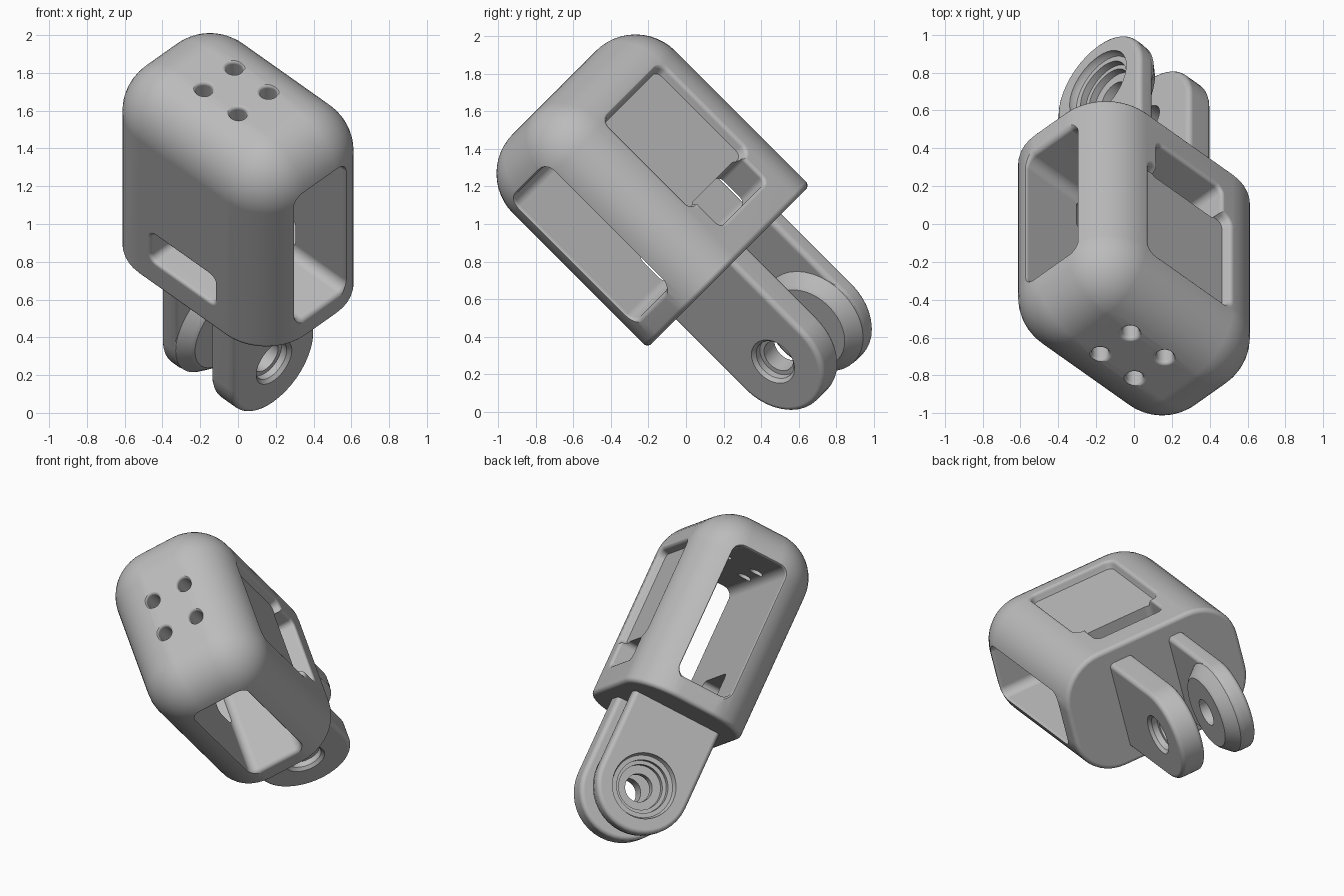
import bpy, bmesh, math
from mathutils import Matrix, Vector

if "Cube" in bpy.data.objects:
    bpy.data.objects.remove(bpy.data.objects["Cube"])

# One grey plastic
grey = bpy.data.materials.new("grey plastic")
grey.use_nodes = True
COLOUR = (0.5, 0.5, 0.5, 1)
grey.diffuse_color = COLOUR
grey.node_tree.nodes["Principled BSDF"].inputs["Base Color"].default_value = COLOUR

# Tilted frame: local x = wide side, y = narrow side, z = long axis of the case
S = math.sqrt(0.5)
X, Y, Z = Vector((S, -0.5, -0.5)), Vector((S, 0.5, 0.5)), Vector((0, -S, S))
FRAME = Matrix.Translation((0, 0.5, 0.5)) @ Matrix((X, Y, Z)).transposed().to_4x4()


def outline(cp, cq, hp, hq, r_low, r_high, grow, steps=10):
    """Rounded rectangle; separate radii for its low-q and high-q corners."""
    points = []
    for k, (sp, sq) in enumerate([(1, 1), (-1, 1), (-1, -1), (1, -1)]):
        r = r_high if sq > 0 else r_low
        for i in range(steps + 1):
            t = (k + i / steps) * math.pi / 2
            points.append((cp + sp * (hp - r) + (r + grow) * math.cos(t),
                           cq + sq * (hq - r) + (r + grow) * math.sin(t)))
    return points


def loft(name, axis, centre, half, radii, sections):
    """Stack outlines along a local axis; sections are (position, grow)."""
    bm = bmesh.new()
    rings = []
    for pos, grow in sections:
        ring = []
        for p, q in outline(*centre, *half, *radii, grow):
            co = [0, 0, 0]
            co[axis], co[(axis + 1) % 3], co[(axis + 2) % 3] = pos, p, q
            ring.append(bm.verts.new(co))
        rings.append(ring)
    n = len(rings[0])
    for a, b in zip(rings, rings[1:]):
        for i in range(n):
            j = (i + 1) % n
            bm.faces.new((a[i], a[j], b[j], b[i]))
    bm.faces.new(rings[0][::-1])
    bm.faces.new(rings[-1])
    bmesh.ops.remove_doubles(bm, verts=bm.verts, dist=0.0002)
    bmesh.ops.recalc_face_normals(bm, faces=bm.faces)
    mesh = bpy.data.meshes.new(name)
    bm.to_mesh(mesh)
    bm.free()
    mesh.materials.append(grey)
    ob = bpy.data.objects.new(name, mesh)
    ob.matrix_world = FRAME
    bpy.context.collection.objects.link(ob)
    return ob


def combine(ob, other, operation="DIFFERENCE"):
    """Apply one boolean and drop the helper object."""
    mod = ob.modifiers.new("cut", "BOOLEAN")
    mod.operation, mod.object, mod.solver = operation, other, "EXACT"
    bpy.context.view_layer.update()
    graph = bpy.context.evaluated_depsgraph_get()
    mesh = bpy.data.meshes.new_from_object(ob.evaluated_get(graph))
    ob.modifiers.clear()
    ob.data = mesh
    bpy.data.objects.remove(other)


def rounding(start, size, direction, inset=0.0, steps=4):
    """Quarter-round sections leaving a straight wall towards an end face."""
    return [(start + direction * size * math.sin(t), inset - size * (1 - math.cos(t)))
            for t in (i * math.pi / 2 / steps for i in range(steps + 1))]


def lip(face, direction, size=0.03):
    """Sections of a cutter whose mouth flares softly at a face."""
    flare = [(face + direction * size * (math.sin(t) - 1), size * (1 - math.cos(t)))
             for t in (i * math.pi / 8 for i in range(5))]
    return flare + [(face + direction * 0.1, size)]


# Case body: rounded box with soft crown
HU, HV, R = 0.326, 0.116, 0.3
BASE, TOP = 0.385, 1.70
crown = rounding(TOP - R, R * 0.999, 1, steps=12)
foot = rounding(BASE + 0.03, 0.03, -1)[::-1]
case = loft("case_body", 2, (0, 0), (HU + R, HV + R), (R, R), foot + crown)

# Chamber with a window at each narrow side
mouth = lip(HU + R, 1)
through = [(-p, g) for p, g in mouth[::-1]] + mouth
combine(case, loft("window_cutter", 0, (0, 0.995), (0.19, 0.465), (0.06, 0.06), through))

# Strap slot through both wide sides
mouth = lip(HV + R, 1, 0.02)
through = [(-p, g) for p, g in mouth[::-1]] + mouth
combine(case, loft("slot_cutter", 1, (0.665, 0), (0.1, 0.24), (0.04, 0.04), through))

# Shallow panel on one wide side
panel = [(HV + R - 0.05, -0.01)] + lip(HV + R, 1, 0.025)
combine(case, loft("panel_cutter", 1, (1.075, 0), (0.33, 0.3), (0.05, 0.05), panel))

# Four vent holes in the crown
for su in (-1, 1):
    for sv in (-1, 1):
        hole = [(1.35, 0)] + lip(TOP, 1, 0.02)
        combine(case, loft("vent_cutter", 2, (su * 0.128 - 0.012, sv * 0.113),
                           (0.045, 0.045), (0.045, 0.045), hole))

# Hinge arms: tabs with a round end
PIVOT, TAB = -0.14, 0.31
ROOT = 0.44
mid, tall = (ROOT + PIVOT - TAB) / 2, (ROOT - PIVOT + TAB) / 2


def tab(name, low, high, soft):
    sections = rounding(low + soft, soft, -1)[::-1] + rounding(high - soft, soft, 1)
    return loft(name, 0, (0, mid), (TAB, tall), (TAB, 0.035), sections)


def disc(name, radius, sections):
    return loft(name, 0, (0, PIVOT), (radius, radius), (radius, radius), sections)


front_arm = tab("front_hinge_arm", 0.1, 0.27, 0.03)
rear_arm = tab("rear_hinge_arm", -0.27, -0.16, 0.03)
combine(rear_arm, disc("boss", TAB - 0.003, [(-0.22, 0), (-0.16, 0), (-0.1, -0.05), (-0.085, -0.07)]), "UNION")

# Bolt hole and stepped recess for the bolt head
combine(front_arm, disc("bolt_cutter", 0.09,
                        [(0, 0), (0.21, 0), (0.211, 0.025), (0.25, 0.025), (0.4, 0.16)]))
combine(rear_arm, disc("recess_cutter", 0.09,
                       [(-0.4, 0.13), (-0.25, 0.12), (-0.23, 0.11), (-0.229, 0.08),
                        (-0.19, 0.08), (-0.189, 0.055), (-0.15, 0.055), (-0.149, 0), (0, 0)]))

# Smooth shading with crisp edges
for ob in (case, front_arm, rear_arm):
    bpy.ops.object.select_all(action="DESELECT")
    ob.select_set(True)
    bpy.context.view_layer.objects.active = ob
    bpy.ops.object.shade_smooth_by_angle(angle=math.radians(35))
    weighted = ob.modifiers.new("even shading", "WEIGHTED_NORMAL")
    weighted.keep_sharp = True
